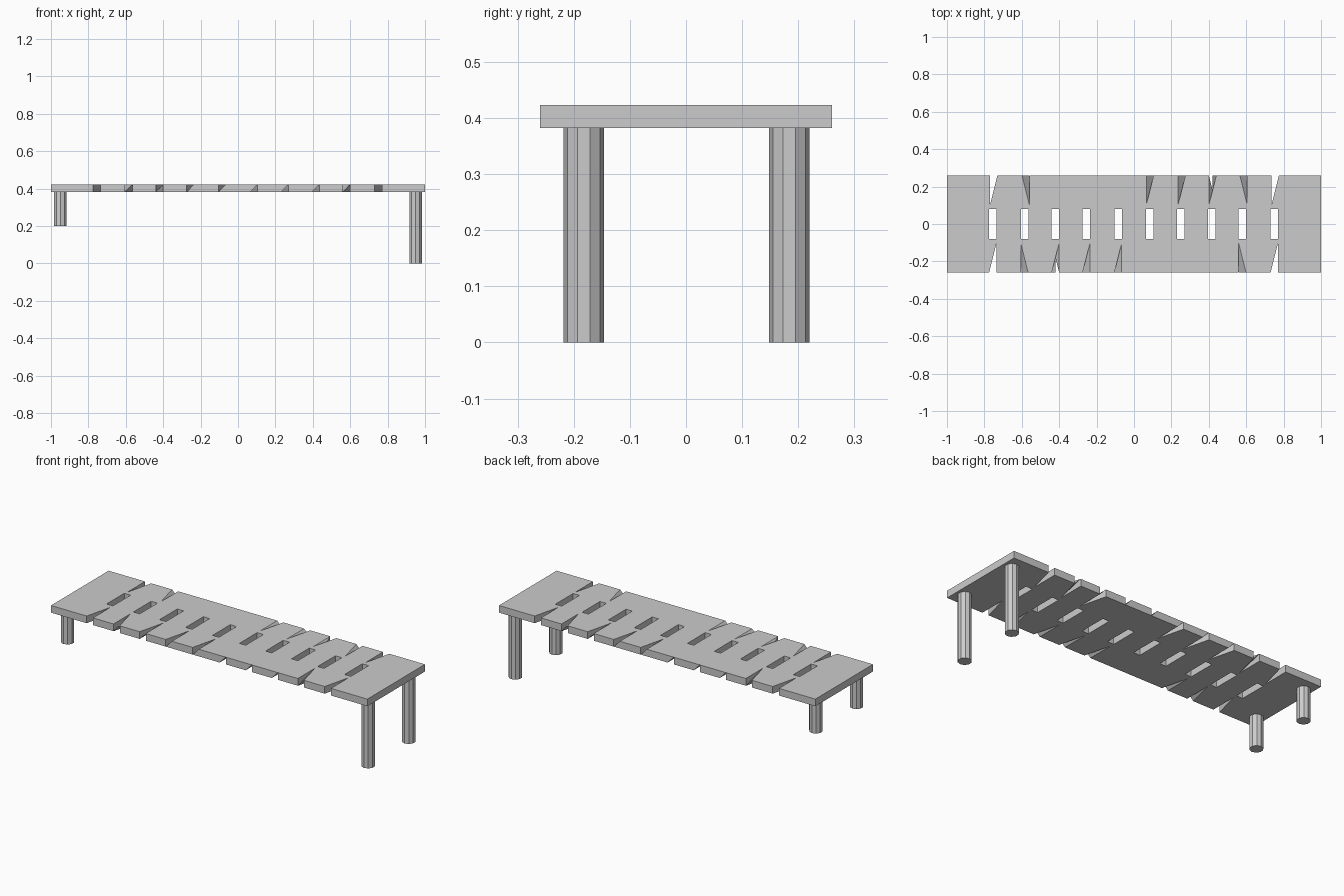
import bpy, bmesh
from mathutils import Vector

if "Cube" in bpy.data.objects:
    bpy.data.objects.remove(bpy.data.objects["Cube"])

HALF_W, INNER = 0.26, 0.10     # outer edge and notch depth in y
Z0, Z1 = 0.382, 0.423          # bench top thickness
HW = 0.02                      # half width of slots and notches
EPS = 0.001                    # cutter overshoot
XS = [-0.755, -0.585, -0.42, -0.255, -0.085, 0.085, 0.25, 0.415, 0.58, 0.75]


def finish(name, bm):
    bmesh.ops.recalc_face_normals(bm, faces=bm.faces[:])
    me = bpy.data.meshes.new(name)
    bm.to_mesh(me)
    bm.free()
    ob = bpy.data.objects.new(name, me)
    bpy.context.collection.objects.link(ob)
    return ob


def box(bm, x0, x1, y0, y1, z0, z1):
    r = bmesh.ops.create_cube(bm, size=1)
    for v in r["verts"]:
        v.co = Vector((x1 if v.co.x > 0 else x0,
                       y1 if v.co.y > 0 else y0,
                       z1 if v.co.z > 0 else z0))


def tetra(bm, pts):
    v = [bm.verts.new(p) for p in pts]
    for i, j, k in ((0, 1, 2), (0, 1, 3), (0, 2, 3), (1, 2, 3)):
        bm.faces.new((v[i], v[j], v[k]))


def corner(x, turn, right, outer, top):
    # notch corner on the front edge; turn = -1 gives its half-turn copy at the back
    y = -(HALF_W + EPS) if outer else -INNER
    z = Z1 + EPS if top else Z0 - EPS
    return Vector(((x + HW * right) * turn, y * turn, z))


def prism(bm, x, turn, apex):
    rings = [[bm.verts.new(corner(x, turn, *c, top))
              for c in ((-1, True), (1, True), (apex, False))] for top in (False, True)]
    a, b = rings
    bm.faces.new(a)
    bm.faces.new(b)
    for i in range(3):
        j = (i + 1) % 3
        bm.faces.new((a[i], a[j], b[j], b[i]))


# bench top
bm = bmesh.new()
box(bm, -1, 1, -HALF_W, HALF_W, Z0, Z1)
top = finish("bench_top", bm)

# cutters: through slots and end notches, upper chips, lower chips
through, upper, lower = bmesh.new(), bmesh.new(), bmesh.new()
for x in XS:
    box(through, x - HW, x + HW, -0.08, 0.08, Z0 - 0.1, Z1 + 0.1)

# front-edge notches: position index -> side of the tip on top and underneath
TOP_TIP = {1: -1, 2: 1, 3: 1, 4: 1, 8: -1}
LOW_TIP = {1: 1, 2: -1, 5: -1, 6: -1, 7: -1, 8: 1}
for turn in (1, -1):
    for i, x in enumerate(XS):
        if i in (0, 9):
            prism(through, x, turn, 1)
        if i in TOP_TIP:
            tetra(upper, [corner(x, turn, -1, True, True), corner(x, turn, 1, True, True),
                          corner(x, turn, -1, True, False),
                          corner(x, turn, TOP_TIP[i], False, True)])
        if i in LOW_TIP:
            tetra(lower, [corner(x, turn, -1, True, False), corner(x, turn, 1, True, False),
                          corner(x, turn, 1, True, True),
                          corner(x, turn, LOW_TIP[i], False, False)])

cutters = [finish("slot_cutter", through), finish("upper_notch_cutter", upper),
           finish("lower_notch_cutter", lower)]
bpy.context.view_layer.objects.active = top
for c in cutters:
    m = top.modifiers.new(c.name, "BOOLEAN")
    m.object = c
    m.operation = "DIFFERENCE"
    m.solver = "EXACT"
    bpy.ops.object.modifier_apply(modifier=m.name)
for c in cutters:
    bpy.data.objects.remove(c)

# ten-sided legs: short pair at the left, tall pair at the right
for end, x, foot in (("short", -0.95, 0.20), ("tall", 0.95, 0.0)):
    for side, y in (("front", -0.182), ("back", 0.184)):
        bm = bmesh.new()
        bmesh.ops.create_cone(bm, cap_ends=True, segments=10, radius1=0.036,
                              radius2=0.036, depth=Z0 - foot)
        bmesh.ops.translate(bm, verts=bm.verts[:], vec=(x, y, (Z0 + foot) / 2))
        finish(f"{end}_{side}_leg", bm)
